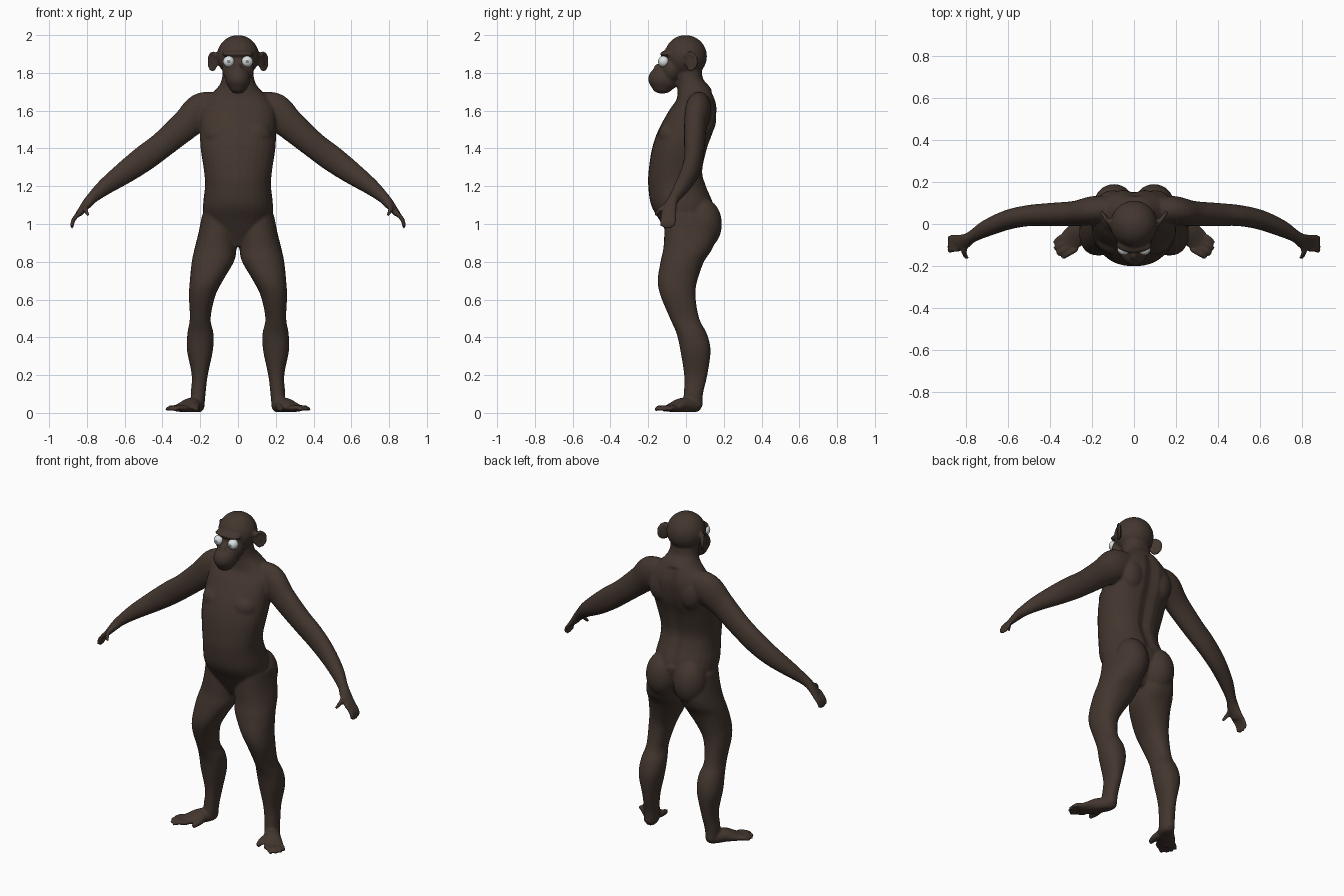
import bpy, bmesh
from math import cos, sin, pi
from mathutils import Vector, Matrix

default = bpy.data.objects.get("Cube")
if default:
    bpy.data.objects.remove(default, do_unlink=True)

SIDES = 28


def material(name, color):
    mat = bpy.data.materials.new(name)
    mat.use_nodes = True
    mat.diffuse_color = (*color, 1)
    shader = mat.node_tree.nodes["Principled BSDF"]
    shader.inputs["Base Color"].default_value = (*color, 1)
    shader.inputs["Roughness"].default_value = 0.8
    return mat


def refine(rows, steps=5):
    """Pass a smooth curve through the rows of numbers."""
    rows = [Vector(row) for row in rows]
    padded = [rows[0]] + rows + [rows[-1]]
    result = []
    for a, b, c, d in zip(padded, padded[1:], padded[2:], padded[3:]):
        for i in range(steps):
            t = i / steps
            result.append(b + (c - a) * (t / 2)
                          + (a * 2 - b * 5 + c * 4 - d) * (t * t / 2)
                          + (b * 3 - a - c * 3 + d) * (t ** 3 / 2))
    return result + [rows[-1]]


def skin(bm, rings):
    """Close a tube over a series of rings."""
    loops = [[bm.verts.new(p) for p in ring] for ring in rings]
    for low, high in zip(loops, loops[1:]):
        for i in range(SIDES):
            j = (i + 1) % SIDES
            bm.faces.new((low[i], low[j], high[j], high[i]))
    bm.faces.new(loops[0][::-1])
    bm.faces.new(loops[-1])
    return [v for loop in loops for v in loop]


def column(bm, rows):
    """Upright form from rows of height, x limits and y limits."""
    rings = []
    for z, x0, x1, y0, y1 in refine(rows):
        ring = []
        for i in range(SIDES):
            c, s = cos(2 * pi * i / SIDES), sin(2 * pi * i / SIDES)
            c = abs(c) ** 0.9 * (1 if c > 0 else -1)
            s = abs(s) ** 0.9 * (1 if s > 0 else -1)
            ring.append(((x0 + x1) / 2 + c * (x1 - x0) / 2,
                         (y0 + y1) / 2 + s * (y1 - y0) / 2, z))
        rings.append(ring)
    return skin(bm, rings)


def limb(bm, rows):
    """Tube along a path from rows of position, breadth and thickness."""
    rows = refine(rows)
    centers = [Vector(row[:3]) for row in rows]
    rings = []
    for k, row in enumerate(rows):
        ahead = centers[min(k + 1, len(rows) - 1)]
        along = (ahead - centers[max(k - 1, 0)]).normalized()
        u = along.cross(Vector((0, 0, 1))).normalized()
        v = u.cross(along)
        angles = [2 * pi * i / SIDES for i in range(SIDES)]
        rings.append([centers[k] + u * cos(a) * row[3] + v * sin(a) * row[4] for a in angles])
    skin(bm, rings)


def digit(bm, start, middle, tip, radius):
    limb(bm, [(*start, radius, radius), (*middle, radius, radius),
              (*tip, radius * 0.7, radius * 0.7)])


def blob(bm, center, radii, turn=0):
    matrix = (Matrix.Translation(center) @ Matrix.Rotation(turn, 4, 'Z')
              @ Matrix.Diagonal((*radii, 1)))
    bmesh.ops.create_uvsphere(bm, u_segments=32, v_segments=20, radius=1, matrix=matrix)


def finish(name, bm, mats):
    mesh = bpy.data.meshes.new(name)
    bm.to_mesh(mesh)
    bm.free()
    for mat in mats:
        mesh.materials.append(mat)
    obj = bpy.data.objects.new(name, mesh)
    bpy.context.collection.objects.link(obj)
    return obj


fur = material("dark brown skin", (0.056, 0.037, 0.028))
white = material("eye white", (0.72, 0.75, 0.76))
grey = material("iris grey", (0.22, 0.24, 0.25))

bm = bmesh.new()

# Left leg
column(bm, [(1.05, .03, .19, -.11, .13), (.95, .01, .21, -.115, .16),
            (.87, .008, .23, -.12, .14), (.8, .022, .245, -.135, .095),
            (.7, .08, .255, -.15, .06), (.62, .12, .26, -.135, .05),
            (.5, .145, .255, -.085, .07), (.42, .13, .268, -.05, .11),
            (.33, .133, .27, -.03, .13), (.2, .16, .245, -.01, .113),
            (.1, .172, .25, -.012, .09), (.03, .178, .25, -.02, .088)])
blob(bm, (.095, .09, 1.0), (.097, .1, .135))

# Left foot, toes and splayed big toe
limb(bm, [(.205, .075, .03, .02, .02), (.215, .04, .035, .04, .035),
          (.25, -.02, .04, .05, .04), (.295, -.07, .028, .055, .024),
          (.32, -.1, .022, .045, .015)])
for tip in [(.38, -.09), (.378, -.12), (.365, -.145), (.34, -.162)]:
    x, y = tip
    digit(bm, (x - .07, y + .045, .025), (x - .025, y + .02, .027), (x, y, .016), .014)
digit(bm, (.225, -.01, .035), (.218, -.07, .03), (.225, -.125, .02), .02)

# Left arm down to the palm
limb(bm, [(.1, .07, 1.63, .06, .07), (.19, .065, 1.6, .068, .095),
          (.28, .05, 1.522, .06, .08), (.4, .045, 1.42, .055, .07),
          (.5, .04, 1.345, .05, .069), (.6, .02, 1.272, .047, .06),
          (.7, -.02, 1.2, .04, .045), (.77, -.06, 1.14, .029, .031),
          (.805, -.082, 1.1, .036, .024), (.845, -.092, 1.05, .04, .016)])

# Left fingers and thumb
for i in range(4):
    y = -.062 - i * .02
    reach = .01 if i in (1, 2) else 0
    digit(bm, (.835, y, 1.065), (.872, y - .002, 1.02), (.879, y - .006, .985 - reach), .0115)
digit(bm, (.8, -.095, 1.1), (.808, -.135, 1.08), (.793, -.163, 1.045), .013)

# Left chest muscle, shoulder blade and ear
blob(bm, (.09, -.072, 1.47), (.09, .075, .075))
blob(bm, (.1, .1, 1.56), (.075, .06, .1))
blob(bm, (.128, .022, 1.86), (.01, .035, .05), -.6)
rim = [pi * (i / 5 - .4) for i in range(8)]
limb(bm, [(.134 + .02 * cos(a - .6), .022 + .032 * cos(a - .6),
           1.86 + .045 * sin(a - .6), .009, .009) for a in rim])

# Right side as a mirror copy
copy = bmesh.ops.duplicate(bm, geom=bm.verts[:] + bm.edges[:] + bm.faces[:])["geom"]
for v in copy:
    if isinstance(v, bmesh.types.BMVert):
        v.co.x *= -1

# Torso and neck, with a shallow groove along the spine
torso = [(.88, .05, -.06, .08), (.95, .12, -.1, .12), (1.02, .175, -.14, .145),
         (1.1, .185, -.185, .15), (1.2, .175, -.2, .11), (1.28, .18, -.198, .09),
         (1.4, .198, -.18, .115), (1.5, .202, -.145, .15), (1.6, .2, -.09, .165),
         (1.66, .17, -.05, .155), (1.72, .11, -.045, .13), (1.77, .085, -.05, .09),
         (1.85, .08, -.06, .08)]
for v in column(bm, [(z, -w, w, front, back) for z, w, front, back in torso]):
    if v.co.y > 0 and 1.1 < v.co.z < 1.7:
        v.co.y -= .016 * max(0, 1 - abs(v.co.x) / .045)

# Cranium, brow, face, nose, muzzle and chin
blob(bm, (0, -.002, 1.888), (.112, .113, .112))
blob(bm, (0, -.1, 1.9), (.085, .038, .018))
blob(bm, (0, -.078, 1.82), (.085, .06, .08))
blob(bm, (0, -.145, 1.815), (.022, .028, .035))
blob(bm, (0, -.118, 1.768), (.066, .082, .068))
blob(bm, (0, -.125, 1.725), (.048, .055, .035))

# Flat soles
for v in bm.verts:
    v.co.z = max(v.co.z, .004)
bmesh.ops.recalc_face_normals(bm, faces=bm.faces[:])

# Fuse all forms into one smooth body
body = finish("body", bm, [fur])
fuse = body.modifiers.new("fuse", 'REMESH')
fuse.mode = 'VOXEL'
fuse.voxel_size = 0.0075
fuse.use_smooth_shade = True
soften = body.modifiers.new("soften", 'SMOOTH')
soften.factor = 0.5
soften.iterations = 5

# Eyes, with the iris on the faces that look forward
for side, name in ((1, "left_eye"), (-1, "right_eye")):
    bm = bmesh.new()
    blob(bm, (0, 0, 0), (.03, .03, .03))
    bmesh.ops.rotate(bm, verts=bm.verts[:], matrix=Matrix.Rotation(pi / 2, 3, 'X'))
    for face in bm.faces:
        face.smooth = True
        face.material_index = int(face.calc_center_median().normalized().y < -.95)
    finish(name, bm, [white, grey]).location = (side * .049, -.118, 1.86)
